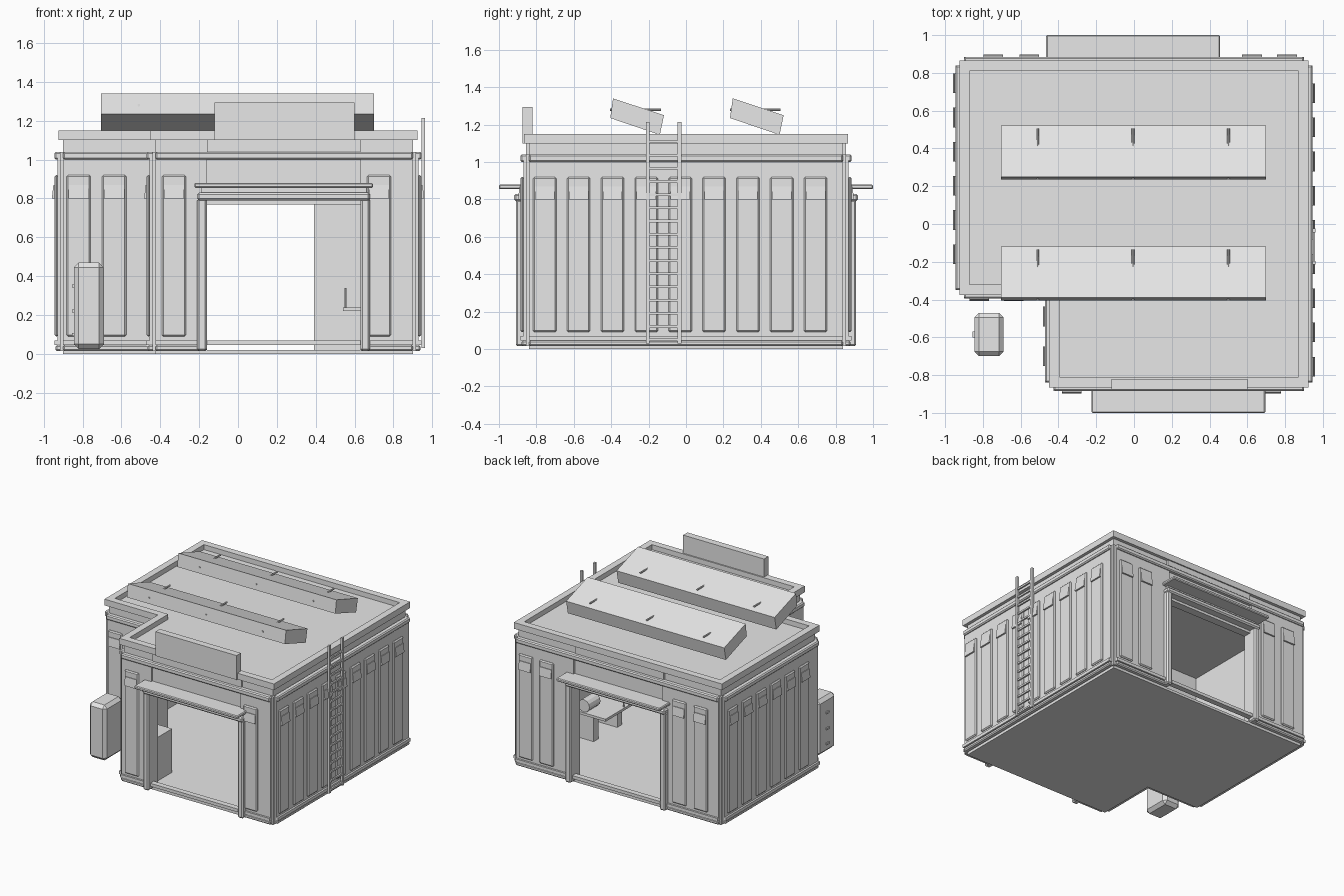
import bpy, bmesh, math
from mathutils import Vector

old = bpy.data.objects.get("Cube")
if old:
    bpy.data.objects.remove(old, do_unlink=True)

grey = bpy.data.materials.new("plain grey")
grey.use_nodes = True
grey.diffuse_color = (0.8, 0.8, 0.8, 1)
grey.node_tree.nodes["Principled BSDF"].inputs["Base Color"].default_value = (0.8, 0.8, 0.8, 1)


def finish(name, bm, bevel=0):
    bmesh.ops.recalc_face_normals(bm, faces=bm.faces)
    if bevel:
        bmesh.ops.bevel(bm, geom=bm.edges[:], offset=bevel, segments=1, affect='EDGES')
    mesh = bpy.data.meshes.new(name)
    bm.to_mesh(mesh)
    bm.free()
    mesh.materials.append(grey)
    obj = bpy.data.objects.new(name, mesh)
    bpy.context.collection.objects.link(obj)
    return obj


def box(name, xs, ys, zs, bevel=0):
    bm = bmesh.new()
    bmesh.ops.create_cube(bm, size=1)
    for v in bm.verts:
        v.co = Vector([(r[0] + r[1]) / 2 + c * (max(r) - min(r))
                       for r, c in zip((xs, ys, zs), v.co)])
    return finish(name, bm, bevel)


def prism(name, points, move):
    bm = bmesh.new()
    face = bm.faces.new([bm.verts.new(p) for p in points])
    out = bmesh.ops.extrude_face_region(bm, geom=[face])
    bmesh.ops.translate(bm, vec=move,
                        verts=[g for g in out["geom"] if isinstance(g, bmesh.types.BMVert)])
    return finish(name, bm)


def rod(name, start, end, radius, sides=8):
    a, b = Vector(start), Vector(end)
    bm = bmesh.new()
    bmesh.ops.create_cone(bm, cap_ends=True, segments=sides, radius1=radius,
                          radius2=radius, depth=(b - a).length)
    turn = (b - a).to_track_quat('Z', 'Y')
    for v in bm.verts:
        v.co = turn @ v.co + (a + b) / 2
    return finish(name, bm)


class Wall:
    """A straight wall; depth is measured outwards from its core face."""

    def __init__(self, name, axis, sign, base, start, end, panels, door=None):
        self.name, self.axis, self.sign, self.base = name, axis, sign, base
        self.start, self.end, self.panels, self.door = start, end, panels, door

    def point(self, along, depth, z):
        out = self.base + self.sign * depth
        return (out, along, z) if self.axis == 'x' else (along, out, z)

    def slab(self, part, along, depth, zs, bevel=0):
        out = sorted(self.base + self.sign * d for d in depth)
        xs, ys = (out, along) if self.axis == 'x' else (along, out)
        return box(self.name + "_" + part, xs, ys, zs, bevel)

    def build(self):
        a, b = self.start, self.end
        # core and cladding, split round a doorway
        pieces = [(a, b)] if not self.door else [(a, self.door[0]), (self.door[1], b)]
        for p in pieces:
            self.slab("core", p, (-0.05, 0), (0.0, 1.1))
            self.slab("cladding", p, (0, 0.03), (0.045, 1.02))
            self.slab("base_moulding", p, (0, 0.04), (0.015, 0.045), 0.008)
        self.slab("lower_trim", (a, b), (0, 0.045), (0.045, 0.07))
        self.slab("upper_trim", (a, b), (0, 0.045), (1.0, 1.04), 0.008)
        self.slab("parapet", (a - 0.025, b + 0.025), (-0.03, 0.025), (1.1, 1.15))
        # raised panels with slanted hoods
        for c in self.panels:
            self.slab("panel", (c - 0.062, c + 0.062), (0.025, 0.045), (0.09, 0.92), 0.008)
            outline = [self.point(c - 0.052, d, z)
                       for d, z in ((0.04, 0.87), (0.05, 0.87), (0.058, 0.8), (0.04, 0.8))]
            width = Vector(self.point(c + 0.052, 0, 0)) - Vector(self.point(c - 0.052, 0, 0))
            prism(self.name + "_panel_hood", outline, width)
        if self.door:
            self.build_door()

    def build_door(self):
        a, b = self.door
        self.slab("door_header", (a, b), (-0.05, 0.015), (0.77, 1.1))
        for p in ((a - 0.05, a), (b, b + 0.05)):
            self.slab("door_post", p, (0, 0.07), (0.015, 0.8), 0.01)
        self.slab("door_lintel", (a - 0.05, b + 0.05), (0, 0.08), (0.79, 0.83), 0.01)
        self.slab("lintel_backing", (a - 0.03, b + 0.03), (0, 0.05), (0.82, 0.87))
        self.slab("awning", (a - 0.065, b + 0.065), (0.01, 0.16), (0.855, 0.88), 0.006)


# walls around the stepped footprint
ladder_panels = [-0.755 + 0.181 * i for i in range(9)]
plain_panels = [0.745 - 0.181 * i for i in range(6)]
walls = [
    Wall("front_wall", 'y', -1, -0.84, -0.425, 0.9, [-0.33, 0.725], (-0.16, 0.63)),
    Wall("back_wall", 'y', 1, 0.84, -0.9, 0.9, [-0.745, -0.555, 0.625, 0.81], (-0.4, 0.39)),
    Wall("ladder_wall", 'x', 1, 0.9, -0.84, 0.84, ladder_panels),
    Wall("plain_wall", 'x', -1, -0.9, -0.35, 0.84, plain_panels),
    Wall("step_side_wall", 'x', -1, -0.425, -0.84, -0.35, [-0.49, -0.7]),
    Wall("step_front_wall", 'y', -1, -0.35, -0.9, -0.425, [-0.82, -0.637]),
]
for w in walls:
    w.build()

# floor and roof slabs
corners = [(-0.9, 0.84), (-0.9, -0.35), (-0.425, -0.35),
           (-0.425, -0.84), (0.9, -0.84), (0.9, 0.84)]
prism("floor", [(x, y, 0) for x, y in corners], (0, 0, 0.02))
prism("roof_deck", [(x * 0.995, y * 0.995, 1.06) for x, y in corners], (0, 0, 0.05))

# corner posts at the outward corners
for x, y in corners:
    if (x, y) != (-0.425, -0.35):
        px, py = x + math.copysign(0.004, x), y + math.copysign(0.004, y)
        box("corner_post", (px - 0.012, px + 0.012), (py - 0.012, py + 0.012), (0.015, 1.04))

# blank board on the roof edge
box("roof_board", (-0.12, 0.6), (-0.875, -0.82), (1.1, 1.295))

# tilted roof lights with rods through them
profile = [(-0.39, 1.34), (-0.405, 1.235), (-0.14, 1.145), (-0.118, 1.25)]
for shift in (0, 0.64):
    prism("tilted_roof_box", [(-0.705, y + shift, z) for y, z in profile], (1.405, 0, 0))
    for x in (-0.51, -0.005, 0.5):
        rod("roof_box_rod", (x, -0.405 + shift, 1.28), (x, -0.135 + shift, 1.28), 0.007)

# ladder
for y in (-0.205, -0.035):
    box("ladder_rail", (0.944, 0.962), (y - 0.01, y + 0.01), (0.03, 1.215))
for i in range(16):
    z = 0.05 + 0.0705 * i
    box("ladder_rung", (0.947, 0.959), (-0.2, -0.04), (z - 0.007, z + 0.007))
for z in (0.2, 0.6, 1.02):
    for y in (-0.205, -0.035):
        box("ladder_bracket", (0.9, 0.95), (y - 0.007, y + 0.007), (z - 0.008, z + 0.008))

# free-standing utility cabinet
box("utility_cabinet", (-0.845, -0.69), (-0.7, -0.47), (0.025, 0.47), 0.025)
for z in (0.1, 0.22, 0.35):
    box("cabinet_hinge", (-0.855, -0.84), (-0.6, -0.57), (z - 0.008, z + 0.008))

# interior cupboard and workbench
box("inside_cupboard", (-0.4, -0.2), (-0.79, -0.55), (0.02, 0.37))
box("bench_top", (0.54, 0.85), (-0.15, 0.25), (0.22, 0.24))
for y in (-0.13, 0.17):
    box("bench_leg", (0.66, 0.83), (y, y + 0.06), (0.02, 0.22))
rod("bench_lever", (0.553, 0.0, 0.24), (0.553, 0.0, 0.34), 0.006)
rod("bench_drum", (0.74, 0.1, 0.29), (0.74, 0.24, 0.29), 0.05, 12)
